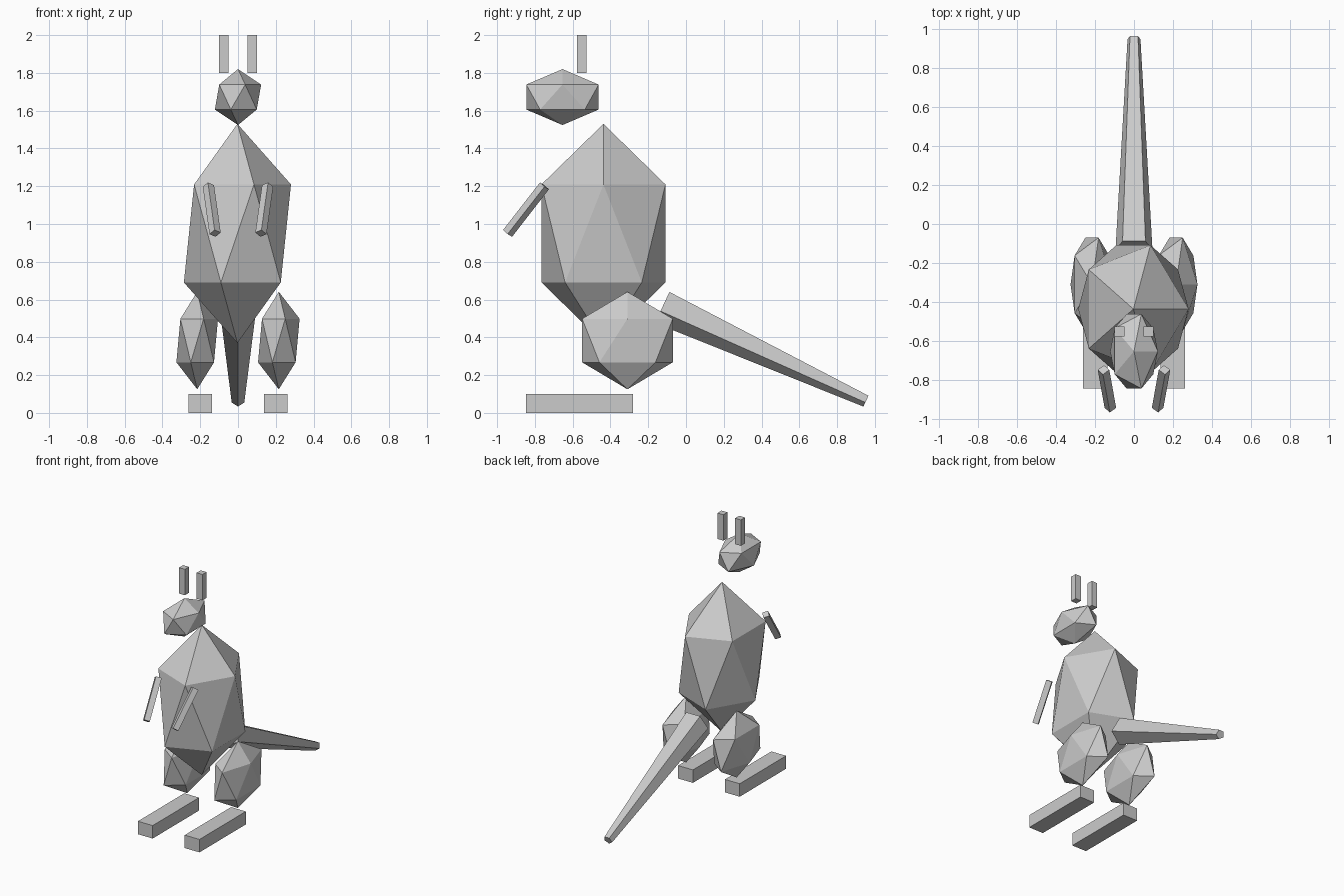
import bpy
from math import radians

cube = bpy.data.objects.get("Cube")
if cube:
    bpy.data.objects.remove(cube, do_unlink=True)

GREY = (0.6, 0.6, 0.6, 1.0)
grey = bpy.data.materials.new("plain grey")
grey.use_nodes = True
grey.diffuse_color = GREY
grey.node_tree.nodes["Principled BSDF"].inputs["Base Color"].default_value = GREY


def finish(name):
    obj = bpy.context.object
    obj.name = obj.data.name = name
    obj.data.materials.clear()
    obj.data.materials.append(grey)
    return obj


def gem(name, center, radii):
    """Stretched twenty-sided ball."""
    bpy.ops.mesh.primitive_ico_sphere_add(subdivisions=1, radius=1, location=center)
    finish(name).scale = radii


def block(name, center, size):
    bpy.ops.mesh.primitive_cube_add(size=1, location=center)
    finish(name).scale = size


def taper(name, sides, r1, r2, length, center, tilt):
    """Straight limb with few sides, tilted in degrees about x and y."""
    bpy.ops.mesh.primitive_cone_add(
        vertices=sides, radius1=r1, radius2=r2, depth=length, location=center,
        rotation=(radians(tilt[0]), radians(tilt[1]), 0))
    finish(name)


# Body, head and tail
gem("body", (-0.003, -0.437, 0.95), (0.317, 0.386, 0.58))
gem("head", (0, -0.654, 1.672), (0.137, 0.225, 0.148))
taper("tail", 5, 0.1, 0.035, 1.187, (0, 0.416, 0.316), (-115, 0))

# Paired parts
for side, s in (("left", 1), ("right", -1)):
    gem(side + "_thigh", (s * 0.216, -0.31, 0.383), (0.123, 0.282, 0.258))
    block(side + "_foot", (s * 0.2, -0.563, 0.05), (0.126, 0.566, 0.1))
    block(side + "_ear", (s * 0.075, -0.552, 1.9), (0.05, 0.05, 0.2))
    taper(side + "_arm", 4, 0.03, 0.03, 0.32, (s * 0.139, -0.847, 1.076), (-37.6, s * 8))
